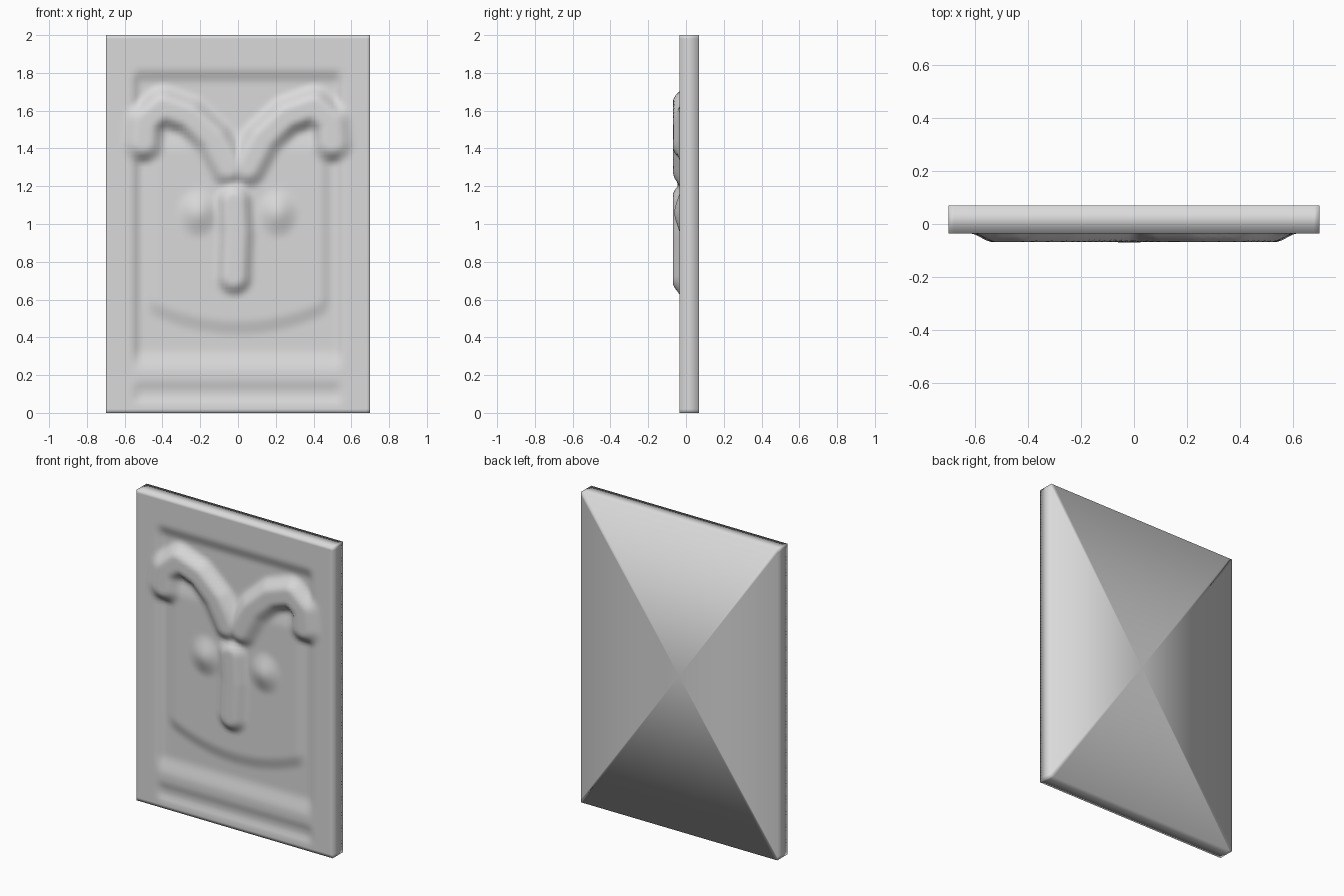
import bpy, bmesh, math
from mathutils import Vector

if "Cube" in bpy.data.objects:
    bpy.data.objects.remove(bpy.data.objects["Cube"])

# Slab dimensions
W, H, BACK, BORDER = 0.70, 2.0, 0.07, -0.035
NX, NZ = 70, 100


def ramp(a, b, t):
    t = max(0.0, min(1.0, (t - a) / (b - a)))
    return t * t * (3 - 2 * t)


def path_dist(p, pts):
    best = 9.0
    for a, b in zip(pts, pts[1:]):
        a, b = Vector(a), Vector(b)
        d = b - a
        t = max(0, min(1, (p - a).dot(d) / d.length_squared))
        best = min(best, (p - a - d * t).length)
    return best


# Relief centre lines as (x, z)
horn = [(0.05, 1.30), (0.13, 1.45), (0.26, 1.57), (0.40, 1.62), (0.49, 1.54), (0.50, 1.43)]
nose = [(-0.02, 0.72), (-0.01, 0.95), (-0.02, 1.12)]


def depth(x, z):
    """Front surface y at x, z."""
    # Sunken panel inside the border
    y = BORDER
    panel = (1 - ramp(0.51, 0.57, abs(x))) * (1 - ramp(1.74, 1.83, z)) * ramp(0.21, 0.34, z)
    y += 0.025 * panel
    # Groove under the bottom ridge
    y += 0.012 * (1 - ramp(0.51, 0.57, abs(x))) * ramp(0.04, 0.09, z) * (1 - ramp(0.11, 0.18, z))
    # Raised face with a curved chin
    chin = 0.43 + 0.5 * x * x
    face = (1 - ramp(0.43, 0.50, abs(x))) * ramp(chin - 0.03, chin + 0.07, z) * (1 - ramp(1.38, 1.52, z))
    y -= 0.018 * face
    # Horns, eyes and nose
    p, q = Vector((x, z)), Vector((abs(x), z))
    y = min(y, y + (-0.068 - y) * (1 - ramp(0.035, 0.12, path_dist(q, horn))))
    eye = math.hypot(abs(x) - 0.21, (z - 1.06) * 0.85)
    y = min(y, y + (-0.062 - y) * (1 - ramp(0.0, 0.12, eye)))
    y = min(y, y + (-0.07 - y) * (1 - ramp(0.035, 0.11, path_dist(p, nose))))
    return y


bm = bmesh.new()
# Carved front
grid = [[bm.verts.new((W * (2 * i / NX - 1),
                       depth(W * (2 * i / NX - 1), H * j / NZ),
                       H * j / NZ)) for i in range(NX + 1)] for j in range(NZ + 1)]
for j in range(NZ):
    for i in range(NX):
        bm.faces.new((grid[j][i], grid[j][i + 1], grid[j + 1][i + 1], grid[j + 1][i]))

# Slab sides: extrude the rim straight back
rim = [e for e in bm.edges if e.is_boundary]
ext = bmesh.ops.extrude_edge_only(bm, edges=rim)["geom"]
for v in ext:
    if isinstance(v, bmesh.types.BMVert):
        v.co.y = BACK

# Flat back as a fan to the centre
centre = bm.verts.new((0, BACK, H / 2))
for e in [g for g in ext if isinstance(g, bmesh.types.BMEdge) and g.is_boundary]:
    bm.faces.new((e.verts[0], e.verts[1], centre))
bmesh.ops.recalc_face_normals(bm, faces=bm.faces[:])
for f in bm.faces:
    f.smooth = True

mesh = bpy.data.meshes.new("relief_panel")
bm.to_mesh(mesh)
bm.free()
panel_obj = bpy.data.objects.new("relief_panel", mesh)
bpy.context.collection.objects.link(panel_obj)

stone = bpy.data.materials.new("light_grey_stone")
stone.diffuse_color = (0.7, 0.7, 0.7, 1)
stone.use_nodes = True
stone.node_tree.nodes["Principled BSDF"].inputs["Base Color"].default_value = stone.diffuse_color
mesh.materials.append(stone)
